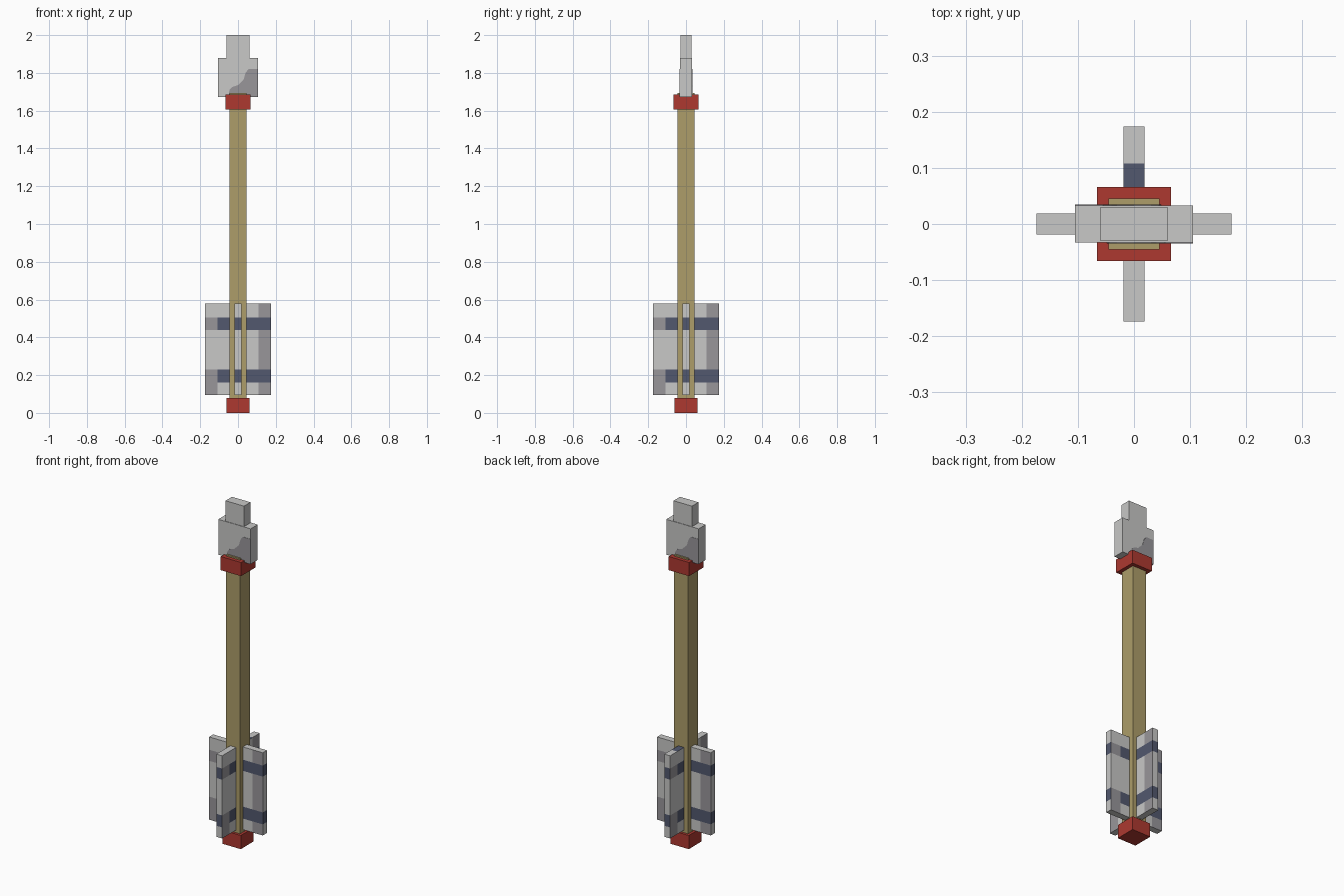
import bpy, bmesh, math
from mathutils import Matrix, Vector

cube = bpy.data.objects.get("Cube")
if cube:
    bpy.data.objects.remove(cube, do_unlink=True)


def material(name, rgb):
    # sRGB bytes to linear values
    lin = [((c / 255 + 0.055) / 1.055) ** 2.4 for c in rgb] + [1.0]
    mat = bpy.data.materials.new(name)
    mat.use_nodes = True
    mat.diffuse_color = lin
    mat.node_tree.nodes["Principled BSDF"].inputs["Base Color"].default_value = lin
    return mat


LIGHT = material("light grey", (200, 200, 199))
DARK = material("dark grey", (152, 150, 154))
BLUE = material("slate blue", (82, 88, 110))
WOOD = material("tan wood", (173, 157, 106))
RED = material("red", (173, 57, 48))


def finish(name, bm, mats):
    bmesh.ops.recalc_face_normals(bm, faces=bm.faces)
    mesh = bpy.data.meshes.new(name)
    bm.to_mesh(mesh)
    bm.free()
    for m in mats:
        mesh.materials.append(m)
    obj = bpy.data.objects.new(name, mesh)
    bpy.context.collection.objects.link(obj)
    return obj


def box_mesh(x0, x1, y0, y1, z0, z1):
    bm = bmesh.new()
    bmesh.ops.create_cube(bm, size=1)
    for v in bm.verts:
        v.co = ((x0 + x1) / 2 + v.co.x * (x1 - x0),
                (y0 + y1) / 2 + v.co.y * (y1 - y0),
                (z0 + z1) / 2 + v.co.z * (z1 - z0))
    return bm


def box(name, hx, hy, z0, z1, mat):
    return finish(name, box_mesh(-hx, hx, -hy, hy, z0, z1), [mat])


# Shaft, collars and stepped head
box("shaft", 0.045, 0.045, 0.07, 1.693, WOOD)
box("nock_collar", 0.06, 0.06, 0.0, 0.08, RED)
box("head_collar", 0.066, 0.066, 1.605, 1.685, RED)
box("head_blade", 0.105, 0.033, 1.673, 1.88, LIGHT)
box("head_tip", 0.06, 0.03, 1.88, 2.0, LIGHT)

# Dark worn patch on both broad sides of the head
PATCH = [(-0.05, 1.673), (-0.045, 1.71), (-0.03, 1.725), (0.0, 1.735), (0.03, 1.765),
         (0.04, 1.80), (0.055, 1.82), (0.105, 1.82), (0.105, 1.673)]
for side, turn in (("front", 0), ("back", math.pi)):
    bm = bmesh.new()
    face = bm.faces.new([bm.verts.new((x, -0.0345, z)) for x, z in PATCH])
    out = bmesh.ops.extrude_face_region(bm, geom=[face])["geom"]
    moved = [g for g in out if isinstance(g, bmesh.types.BMVert)]
    bmesh.ops.translate(bm, verts=moved, vec=(0, 0.002, 0))
    bm.transform(Matrix.Rotation(turn, 4, "Z"))
    finish("head_patch_" + side, bm, [DARK])

# Four fins with bands, a worn outer strip on one side and patches on the other
BANDS = [(0.16, 0.23), (0.44, 0.505)]
SPLIT = 0.108


def fin_colour(face, blue_top):
    c, n = face.calc_center_median(), face.normal
    outer = c.x > SPLIT
    if abs(n.z) > 0.5:
        return 2 if blue_top and n.z > 0 and not outer else 0
    banded = any(a < c.z < b for a, b in BANDS)
    if n.y > 0.5 and outer:
        return 1 if banded or c.z < BANDS[0][1] else 0
    if banded:
        return 2
    return 1 if n.y < -0.5 and outer else 0


for i, side in enumerate(("left", "back", "right", "front")):
    bm = box_mesh(0.03, 0.174, -0.019, 0.019, 0.095, 0.58)
    cuts = [((SPLIT, 0, 0), (1, 0, 0))]
    cuts += [((0, 0, z), (0, 0, 1)) for band in BANDS for z in band]
    for co, no in cuts:
        bmesh.ops.bisect_plane(bm, geom=bm.verts[:] + bm.edges[:] + bm.faces[:],
                               plane_co=Vector(co), plane_no=Vector(no))
    bmesh.ops.recalc_face_normals(bm, faces=bm.faces)
    for f in bm.faces:
        f.material_index = fin_colour(f, side == "back")
    bm.transform(Matrix.Rotation(i * math.pi / 2, 4, "Z"))
    finish("fin_" + side, bm, [LIGHT, DARK, BLUE])
